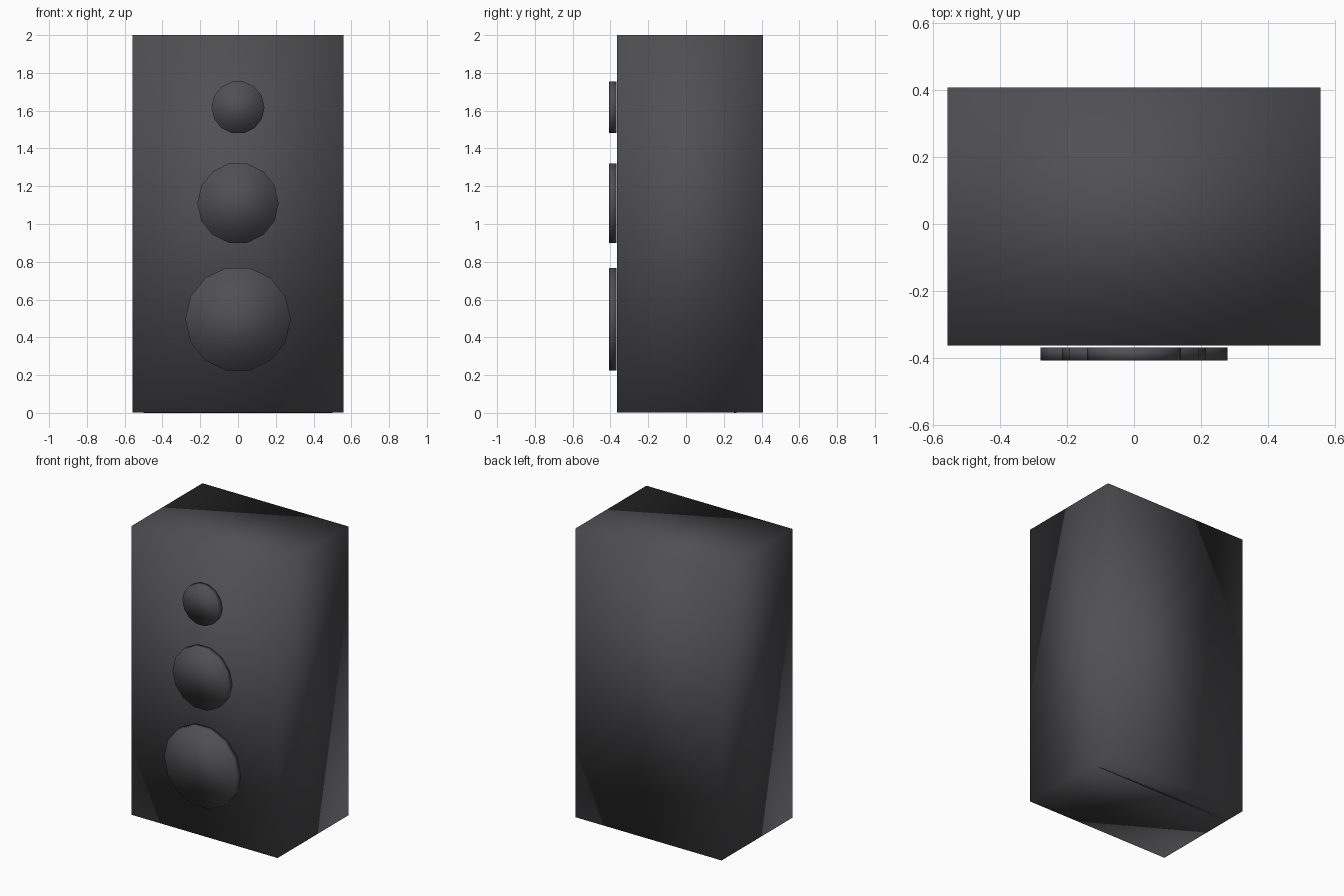
import bpy
import math

default = bpy.data.objects.get("Cube")
if default:
    bpy.data.objects.remove(default, do_unlink=True)

# Single dark grey finish
grey = bpy.data.materials.new("charcoal_grey")
grey.use_nodes = True
colour = (0.08, 0.078, 0.085, 1)
grey.diffuse_color = colour
bsdf = next(n for n in grey.node_tree.nodes if n.type == 'BSDF_PRINCIPLED')
bsdf.inputs["Base Color"].default_value = colour
bsdf.inputs["Roughness"].default_value = 0.6


def finish(name):
    """Name the active part, apply its transform, shade it soft and colour it."""
    obj = bpy.context.object
    obj.name = name
    bpy.ops.object.transform_apply(location=False, rotation=True, scale=True)
    bpy.ops.object.shade_smooth()
    obj.data.materials.append(grey)
    return obj


def box(name, low, high):
    centre = [(a + b) / 2 for a, b in zip(low, high)]
    bpy.ops.mesh.primitive_cube_add(size=1, location=centre)
    bpy.context.object.scale = [b - a for a, b in zip(low, high)]
    return finish(name)


def driver(name, z, radius, front=-0.408, back=-0.369):
    """Fourteen-sided disc facing the front, with corners at its left and right."""
    bpy.ops.mesh.primitive_cylinder_add(
        vertices=14, radius=radius, depth=back - front,
        location=(0, (front + back) / 2, z))
    obj = bpy.context.object
    # Turn a corner onto the x axis, then tip the disc forward
    for v in obj.data.vertices:
        v.co.x, v.co.y = v.co.y, -v.co.x
    obj.rotation_euler.x = math.pi / 2
    return finish(name)


# Cabinet and the thin strip under it
box("cabinet", (-0.558, -0.364, 0.002), (0.558, 0.408, 2))
box("underside_strip", (-0.5, 0.255, 0), (0.5, 0.267, 0.004))

# Three drivers, just proud of the front panel
driver("woofer", 0.496, 0.279)
driver("midrange", 1.11, 0.215)
driver("tweeter", 1.617, 0.14)
